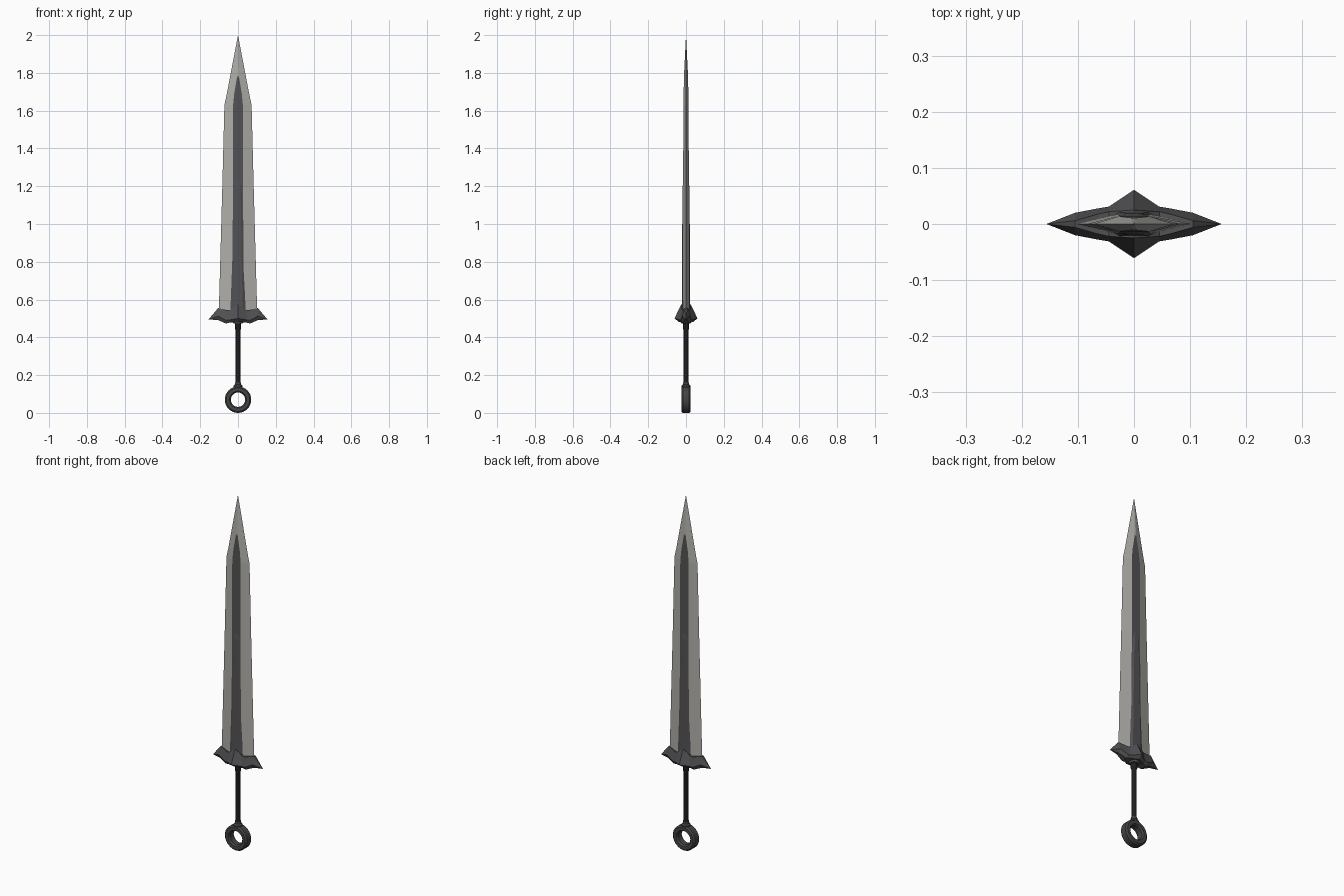
import bpy, bmesh, math
from mathutils import Vector

if "Cube" in bpy.data.objects:
    bpy.data.objects.remove(bpy.data.objects["Cube"])


def material(name, r, g, b):
    m = bpy.data.materials.new(name)
    m.diffuse_color = (r, g, b, 1)
    m.use_nodes = True
    m.node_tree.nodes["Principled BSDF"].inputs["Base Color"].default_value = m.diffuse_color
    return m


STEEL = material("pale steel", 0.43, 0.42, 0.395)
DARK = material("dark steel", 0.085, 0.085, 0.09)
RING = material("ring iron", 0.06, 0.06, 0.062)
GRIP = material("black grip", 0.013, 0.013, 0.015)


def loft(name, sections, mats, closed=False, rule=None):
    """Skin a list of equal-length point rings."""
    bm = bmesh.new()
    rings = [[bm.verts.new(p) for p in s] for s in sections]
    n = len(rings[0])
    pairs = list(zip(rings, rings[1:])) + ([(rings[-1], rings[0])] if closed else [])
    for a, b in pairs:
        for i in range(n):
            j = (i + 1) % n
            bm.faces.new((a[i], a[j], b[j], b[i]))
    if not closed:
        bm.faces.new(rings[0][::-1])
        bm.faces.new(rings[-1])
    bmesh.ops.remove_doubles(bm, verts=bm.verts, dist=1e-5)
    bmesh.ops.recalc_face_normals(bm, faces=bm.faces)
    if rule:
        for f in bm.faces:
            f.material_index = rule(f)
    me = bpy.data.meshes.new(name)
    bm.to_mesh(me)
    bm.free()
    for m in mats:
        me.materials.append(m)
    ob = bpy.data.objects.new(name, me)
    bpy.context.collection.objects.link(ob)
    return ob


def lathe(name, profile, mat, sides=16, smooth=True):
    """Turned part around the z axis from (radius, z) pairs."""
    ob = loft(name, [[(r * math.cos(2 * math.pi * i / sides), r * math.sin(2 * math.pi * i / sides), z)
                      for i in range(sides)] for r, z in profile], [mat])
    if smooth:
        smooth_part(ob)
    return ob


def smooth_part(ob):
    bpy.ops.object.select_all(action='DESELECT')
    ob.select_set(True)
    bpy.context.view_layer.objects.active = ob
    bpy.ops.object.shade_smooth_by_angle(angle=math.radians(35))


# Blade: bevelled edges with a dark central strip
def blade_ring(z, w, c, t):
    return [(w, 0, z), (c, t, z), (-c, t, z), (-w, 0, z), (-c, -t, z), (c, -t, z)]


loft("blade", [blade_ring(*s) for s in (
    (0.52, 0.102, 0.030, 0.017), (1.20, 0.083, 0.027, 0.015), (1.63, 0.072, 0.026, 0.014),
    (1.69, 0.059, 0.020, 0.0125), (1.78, 0.042, 0.005, 0.011), (2.0, 0, 0, 0))],
    [STEEL, DARK],
    rule=lambda f: int(abs(f.calc_center_median().x) < 0.004 and f.calc_center_median().z < 1.78
                       and abs(f.normal.y) > 0.5))


# Raised rib on the lower blade
def rib_ring(z, h, t):
    return [(h, 0.012, z), (h * 0.55, t, z), (-h * 0.55, t, z), (-h, 0.012, z),
            (-h, -0.012, z), (-h * 0.55, -t, z), (h * 0.55, -t, z), (h, -0.012, z)]


loft("blade_rib", [rib_ring(0.52, 0.046, 0.022), rib_ring(1.19, 0.024, 0.019),
                   rib_ring(1.24, 0.006, 0.013)], [DARK])

# Guard: faceted wings with a pointed centre
half = [(0.0, 0.025, 0.575, 0.061, 0.50, 0.038, 0.482),
        (0.045, 0.022, 0.543, 0.031, 0.492, 0.022, 0.478),
        (0.063, 0.018, 0.545, 0.028, 0.49, 0.018, 0.473),
        (0.105, 0.006, 0.555, 0.020, 0.512, 0.008, 0.491),
        (0.156, 0.0, 0.495, 0.0, 0.495, 0.0, 0.495)]


def guard_ring(x, y1, z1, y2, z2, y3, z3):
    return [(x, y1, z1), (x, y2, z2), (x, y3, z3), (x, -y3, z3), (x, -y2, z2), (x, -y1, z1)]


loft("guard", [guard_ring(-s[0], *s[1:]) for s in half[:0:-1]] + [guard_ring(*s) for s in half], [DARK])

# Collar, grip and pommel neck
lathe("guard_collar", [(0.022, 0.472), (0.029, 0.482), (0.029, 0.505)], DARK)
lathe("grip", [(0.0135, 0.13), (0.0135, 0.44), (0.0165, 0.447), (0.0165, 0.50)], GRIP)
lathe("pommel_neck", [(0.024, 0.128), (0.024, 0.142), (0.017, 0.15), (0.016, 0.162)], RING)

# Ring pommel, facing front
cross = [(0.038, -0.016), (0.045, -0.025), (0.062, -0.025), (0.070, -0.017),
         (0.070, 0.017), (0.062, 0.025), (0.045, 0.025), (0.038, 0.016)]
N = 32
ring = loft("ring_pommel", [[(r * math.sin(2 * math.pi * k / N), y, 0.07 + r * math.cos(2 * math.pi * k / N))
                             for r, y in cross] for k in range(N)], [RING], closed=True)
smooth_part(ring)
